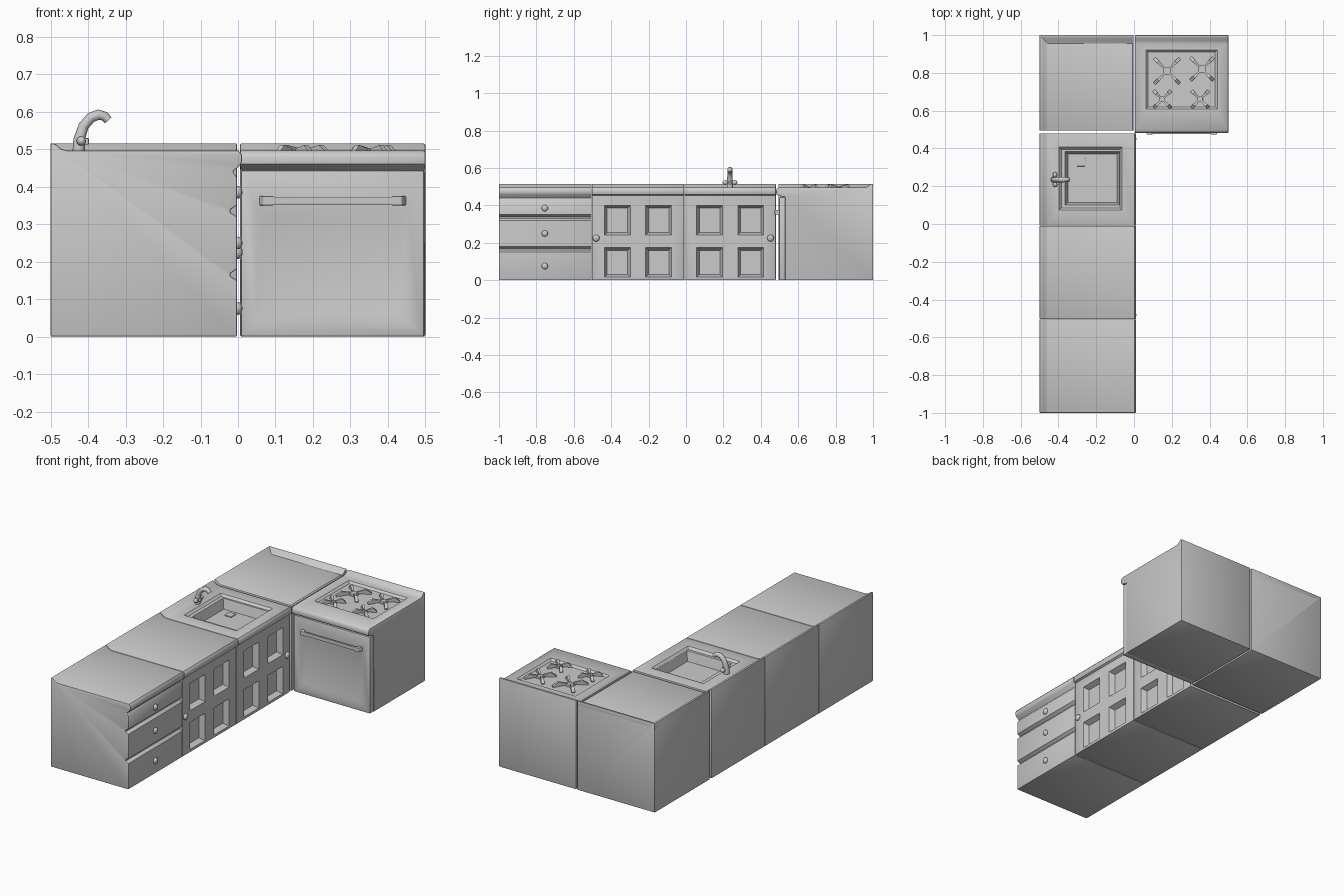
import bpy, bmesh, math
from mathutils import Vector

if "Cube" in bpy.data.objects:
    bpy.data.objects.remove(bpy.data.objects["Cube"])


def finish(name, bm, bevel=0.0):
    bmesh.ops.recalc_face_normals(bm, faces=bm.faces)
    me = bpy.data.meshes.new(name)
    bm.to_mesh(me)
    bm.free()
    ob = bpy.data.objects.new(name, me)
    bpy.context.collection.objects.link(ob)
    if bevel:
        m = ob.modifiers.new("bevel", 'BEVEL')
        m.width, m.segments, m.limit_method = bevel, 2, 'ANGLE'
        m.angle_limit = math.radians(60)
        apply(ob, m)
    return ob


def activate(ob):
    bpy.ops.object.select_all(action='DESELECT')
    ob.select_set(True)
    bpy.context.view_layer.objects.active = ob


def apply(ob, mod):
    activate(ob)
    bpy.ops.object.modifier_apply(modifier=mod.name)


def smooth(ob, deg=35):
    activate(ob)
    bpy.ops.object.shade_smooth_by_angle(angle=math.radians(deg))


def extrude(name, prof, place, a, b, bevel=0.004):
    """Extrude a closed 2D profile from a to b; place maps (u, v, t) to xyz."""
    bm = bmesh.new()
    f = bm.faces.new([bm.verts.new(place(u, v, a)) for u, v in prof])
    ext = bmesh.ops.extrude_face_region(bm, geom=[f])['geom']
    step = Vector(place(0, 0, b)) - Vector(place(0, 0, a))
    bmesh.ops.translate(bm, vec=step, verts=[g for g in ext if isinstance(g, bmesh.types.BMVert)])
    return finish(name, bm, bevel)


def hull(name, pts, bevel=0.0):
    bm = bmesh.new()
    for p in pts:
        bm.verts.new(p)
    bmesh.ops.convex_hull(bm, input=bm.verts)
    bmesh.ops.dissolve_limit(bm, angle_limit=0.01, verts=bm.verts, edges=bm.edges)
    return finish(name, bm, bevel)


def rect(axis, d, u0, u1, v0, v1, grow=0.0):
    """Four corners of a rectangle at distance d along an axis."""
    out = []
    for u in (u0 - grow, u1 + grow):
        for v in (v0 - grow, v1 + grow):
            p = [u, v]
            p.insert(axis, d)
            out.append(tuple(p))
    return out


def box(name, x0, x1, y0, y1, z0, z1, bevel=0.003):
    return hull(name, rect(2, z0, x0, x1, y0, y1) + rect(2, z1, x0, x1, y0, y1), bevel)


def cut(ob, cutter):
    m = ob.modifiers.new("cut", 'BOOLEAN')
    m.operation, m.solver, m.object = 'DIFFERENCE', 'EXACT', cutter
    apply(ob, m)
    bpy.data.objects.remove(cutter, do_unlink=True)


def knob(name, y, z, r):
    bm = bmesh.new()
    bmesh.ops.create_uvsphere(bm, u_segments=12, v_segments=8, radius=r)
    ob = finish(name, bm)
    ob.scale.x = 0.7
    ob.location = (0.0, y, z)
    smooth(ob, 60)


along_y = lambda u, v, t: (u, t, v)
along_x = lambda u, v, t: (t, u, v)

# Cabinet cross-section pieces: rounded worktop edge and raised back lip
FACE = -0.003
WORKTOP = [(FACE, 0.452), (0.007, 0.458), (0.011, 0.47), (0.010, 0.486), (0.002, 0.496)]
LIP = [(-0.455, 0.496), (-0.472, 0.501), (-0.487, 0.514), (-0.5, 0.516)]
plain = [(-0.5, 0), (FACE, 0)] + WORKTOP + LIP

# Drawer cabinet: grooves between the three drawer fronts
fronts = [(-0.5, 0), (FACE, 0)]
for z in (0.165, 0.335):
    fronts += [(FACE, z - 0.015), (-0.02, z - 0.004), (-0.02, z + 0.004), (FACE, z + 0.015)]
fronts += [(FACE, 0.425), (-0.014, 0.44)] + WORKTOP[1:] + LIP
smooth(extrude("drawer_cabinet", fronts, along_y, -1.0, -0.505))
for i, z in enumerate((0.075, 0.25, 0.385)):
    knob(f"drawer_knob_{i}", -0.755, z, 0.017)


# Door cabinets with four recessed panels each
def door_cabinet(name, y0, y1, knob_y):
    ob = extrude(name, plain, along_y, y0, y1)
    mid = (y0 + y1) / 2
    for yc in (mid - 0.11, mid + 0.11):
        for z0, z1 in ((0.03, 0.16), (0.255, 0.385)):
            r = (yc - 0.055, yc + 0.055, z0, z1)
            cut(ob, hull("panel_cutter", rect(0, -0.033, *r) + rect(0, 0.002, *r, 0.016)))
    knob(name + "_knob", knob_y, 0.225, 0.018)
    return ob


smooth(door_cabinet("door_cabinet", -0.503, -0.010, -0.48))
sink = door_cabinet("sink_cabinet", -0.008, 0.48, 0.452)

# Sink: shallow rim then the basin
rim, basin = (-0.385, -0.075, 0.085, 0.395), (-0.35, -0.09, 0.115, 0.37)
cut(sink, hull("rim_cutter", rect(2, 0.484, *rim) + rect(2, 0.504, *rim, 0.02)))
cut(sink, hull("basin_cutter", rect(2, 0.43, *basin) + rect(2, 0.49, *basin, 0.016)))
smooth(sink)
box("drain", -0.303, -0.257, 0.305, 0.35, 0.428, 0.436)

# Faucet
cu = bpy.data.curves.new("faucet", 'CURVE')
cu.dimensions, cu.bevel_depth, cu.bevel_resolution, cu.use_fill_caps = '3D', 0.014, 2, True
path = [(-0.425, 0.49, 1.2), (-0.424, 0.525, 1.1), (-0.412, 0.562, 1), (-0.392, 0.585, 1),
        (-0.372, 0.592, 1), (-0.356, 0.588, 0.9), (-0.346, 0.577, 0.85)]
sp = cu.splines.new('POLY')
sp.points.add(len(path) - 1)
for p, (x, z, r) in zip(sp.points, path):
    p.co, p.radius = (x, 0.235, z, 1), r
faucet = bpy.data.objects.new("faucet", cu)
bpy.context.collection.objects.link(faucet)
activate(faucet)
bpy.ops.object.convert(target='MESH')
smooth(bpy.context.object, 50)
for name, y in (("left_tap", 0.21), ("right_tap", 0.26)):
    bm = bmesh.new()
    bmesh.ops.create_uvsphere(bm, u_segments=8, v_segments=6, radius=0.014)
    ob = finish(name, bm)
    ob.location, ob.scale = (-0.418, y, 0.522), (0.9, 1.1, 0.9)
    smooth(ob, 60)
box("tap_lever", -0.42, -0.398, 0.228, 0.242, 0.512, 0.53)

# Corner cabinet with lips on both wall sides
corner_top = [(-0.5, 0), (FACE, 0), (FACE, 0.49), (-0.009, 0.496)]
smooth(extrude("corner_cabinet", corner_top + LIP, along_y, 0.494, 1.0))
back_lip = [(1.0, 0.48), (0.955, 0.48), (0.955, 0.496), (0.972, 0.501), (0.987, 0.514), (1.0, 0.516)]
smooth(extrude("corner_back_lip", back_lip, along_x, -0.5, FACE, 0.002))

# Stove body with overhanging rounded top and back lip
stove_prof = [(1.0, 0), (0.53, 0), (0.53, 0.445), (0.497, 0.45), (0.483, 0.46), (0.481, 0.475),
              (0.485, 0.488), (0.496, 0.496)] + back_lip[2:]
stove = extrude("stove_body", stove_prof, along_x, 0.005, 0.5, 0.005)
hob = (0.075, 0.43, 0.62, 0.91)
cut(stove, hull("hob_cutter", rect(2, 0.485, *hob) + rect(2, 0.50, *hob, 0.016)))
smooth(stove)

# Oven door with shallow panel
door = box("oven_door", 0.008, 0.497, 0.498, 0.534, 0.0, 0.444, 0.006)
panel = (0.07, 0.43, 0.06, 0.32)
cut(door, hull("door_cutter", rect(1, 0.504, *panel) + rect(1, 0.496, *panel, 0.03)))
smooth(door)

# Oven handle
hull("handle_bar", rect(0, 0.09, 0.476, 0.488, 0.352, 0.373) + rect(0, 0.415, 0.476, 0.488, 0.352, 0.373), 0.003)
for name, a, b in (("handle_left", 0.055, 0.098), ("handle_right", 0.45, 0.407)):
    z = (0.35, 0.375)
    hull(name, rect(1, 0.502, min(a, a + (b - a) * .5), max(a, a + (b - a) * .5), *z)
         + rect(1, 0.474, min(a + (b - a) * .3, b), max(a + (b - a) * .3, b), *z), 0.003)

# Burners: a square hub with four flared pan supports
for i, (cx, cy, r) in enumerate(((0.175, 0.81, 0.095), (0.36, 0.82, 0.085), (0.15, 0.66, 0.065), (0.35, 0.66, 0.065))):
    h = r * 0.22
    box(f"burner_hub_{i}", cx - h, cx + h, cy - h, cy + h, 0.482, 0.497, 0.002)
    for k in range(4):
        a = math.pi / 4 + k * math.pi / 2
        d, n = Vector((math.cos(a), math.sin(a))), Vector((-math.sin(a), math.cos(a)))
        pts = []
        for t, w, z0, z1 in ((0.15, 0.004, 0.492, 0.502), (0.7, 0.008, 0.5, 0.511), (1.0, 0.009, 0.483, 0.49)):
            for s in (-w, w):
                q = Vector((cx, cy)) + d * r * t + n * s
                pts += [(q.x, q.y, z0), (q.x, q.y, z1)]
        hull(f"pan_support_{i}_{k}", pts)
